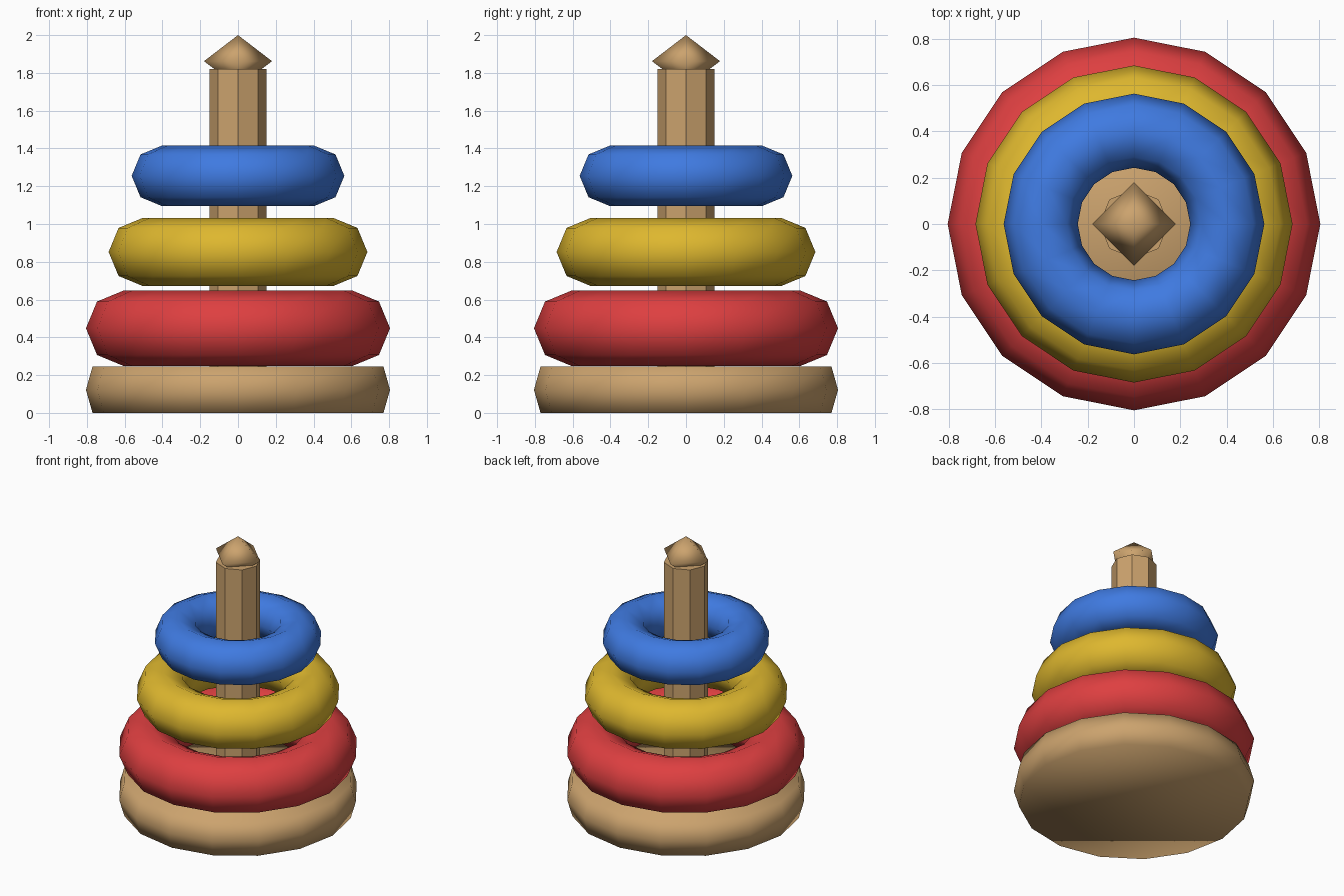
import bpy
import bmesh
from math import cos, sin, tau

cube = bpy.data.objects.get("Cube")
if cube:
    bpy.data.objects.remove(cube, do_unlink=True)


def make_material(name, rgb):
    mat = bpy.data.materials.new(name)
    mat.use_nodes = True
    colour = (*rgb, 1)
    mat.diffuse_color = colour
    for node in mat.node_tree.nodes:
        if node.type == "BSDF_PRINCIPLED":
            node.inputs["Base Color"].default_value = colour
    return mat


def lathe(name, profile, sides, mat, smooth=True, closed=False):
    """Spin (radius, z) points around z; open profiles get caps or a pole."""
    bm = bmesh.new()
    rings = []
    for r, z in profile:
        count = sides if r > 0 else 1
        rings.append([bm.verts.new((r * cos(tau * i / sides), r * sin(tau * i / sides), z))
                      for i in range(count)])
    pairs = list(zip(rings, rings[1:]))
    if closed:
        pairs.append((rings[-1], rings[0]))
    for low, high in pairs:
        for i in range(sides):
            j = (i + 1) % sides
            corners = [low[i % len(low)], low[j % len(low)],
                       high[j % len(high)], high[i % len(high)]]
            bm.faces.new(list(dict.fromkeys(corners)))
    if not closed:
        for ring in (rings[0], rings[-1]):
            if len(ring) > 1:
                bm.faces.new(ring)
    bmesh.ops.recalc_face_normals(bm, faces=bm.faces)
    for face in bm.faces:
        face.smooth = smooth
    mesh = bpy.data.meshes.new(name)
    bm.to_mesh(mesh)
    bm.free()
    mesh.materials.append(mat)
    obj = bpy.data.objects.new(name, mesh)
    bpy.context.collection.objects.link(obj)
    return obj


def ring(name, major, minor, z, mat):
    section = [(major + minor * cos(tau * k / 8), z + minor * sin(tau * k / 8))
               for k in range(8)]
    return lathe(name, section, 16, mat, closed=True)


wood = make_material("light wood", (0.60, 0.365, 0.155))
red = make_material("red", (0.73, 0.05, 0.052))
yellow = make_material("yellow", (0.73, 0.475, 0.028))
blue = make_material("blue", (0.05, 0.195, 0.75))

# Rounded base disc
lathe("base", [(0.77, 0), (0.805, 0.122), (0.77, 0.245)], 16, wood)

# Eight-sided post and its pointed tip
lathe("post", [(0.15, 0.15), (0.15, 1.82)], 8, wood, smooth=False)
lathe("post_tip", [(0, 1.725), (0.18, 1.862), (0, 2.0)], 4, wood)

# Stacked rings
ring("bottom_ring", 0.605, 0.2, 0.448, red)
ring("middle_ring", 0.505, 0.18, 0.852, yellow)
ring("top_ring", 0.403, 0.16, 1.255, blue)
